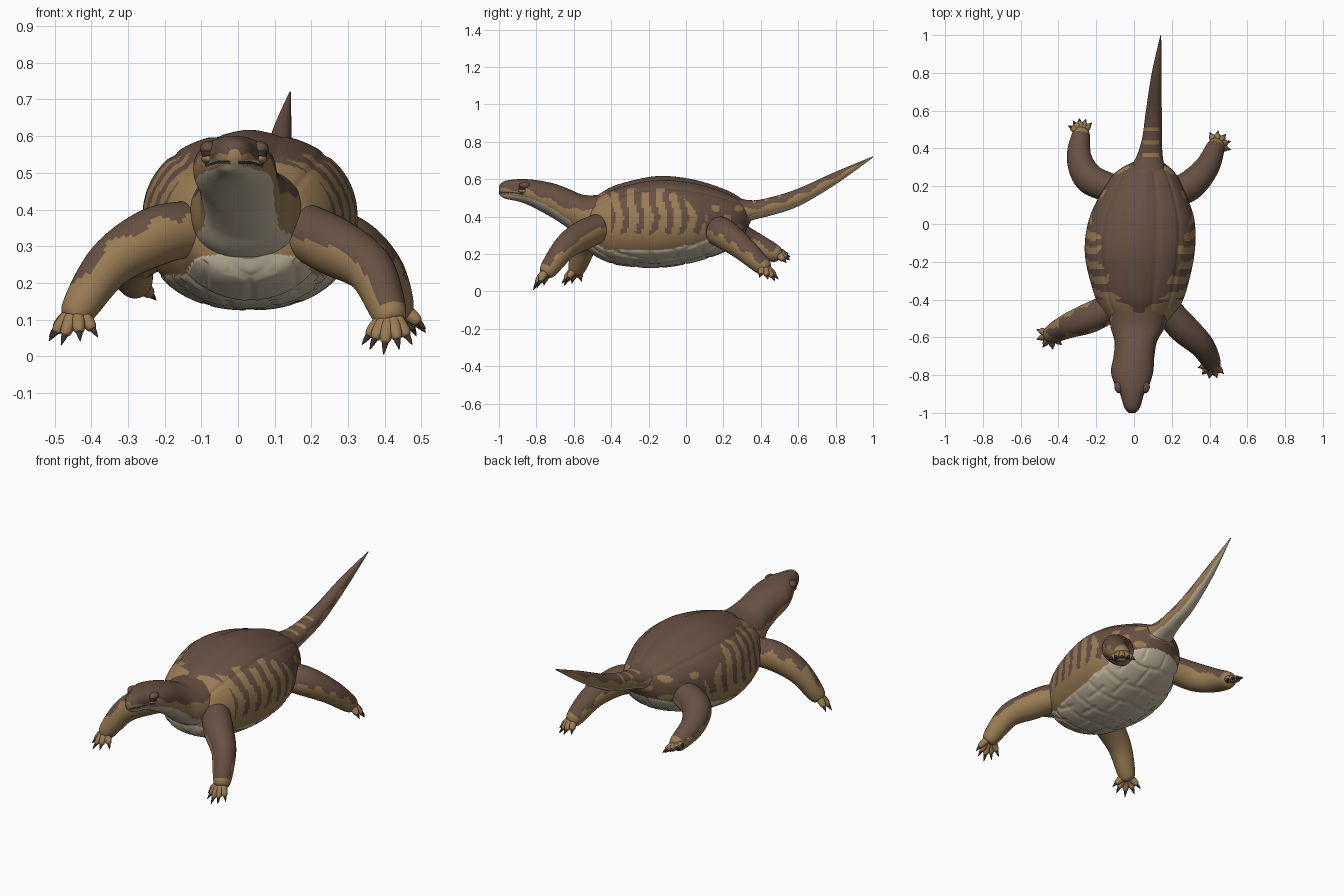
import bpy, bmesh, math
from mathutils import Vector

cube = bpy.data.objects.get("Cube")
if cube:
    bpy.data.objects.remove(cube, do_unlink=True)


def material(name, rgb):
    m = bpy.data.materials.new(name)
    m.use_nodes = True
    m.diffuse_color = (*rgb, 1)
    m.node_tree.nodes["Principled BSDF"].inputs["Base Color"].default_value = (*rgb, 1)
    return m


DARK, TAN, CREAM, CLAW = range(4)
MATERIALS = [
    material("dark brown", (.135, .08, .055)),
    material("tan", (.32, .2, .09)),
    material("cream", (.55, .48, .35)),
    material("claw brown", (.05, .03, .025)),
]


def spline(points, steps):
    """Smooth curve through tuples of any length."""
    out, last = [], len(points) - 1
    for i in range(last):
        before, start = points[max(i - 1, 0)], points[i]
        end, after = points[i + 1], points[min(i + 2, last)]
        for k in range(steps):
            t = k / steps
            out.append([q + t / 2 * (r - p + t * (2 * p - 5 * q + 4 * r - s
                        + t * (3 * (q - r) + s - p)))
                        for p, q, r, s in zip(before, start, end, after)])
    out.append(list(points[-1]))
    return out


def finish(name, bm, paint):
    """Turn a bmesh into a smooth object, colouring each face by a rule."""
    bmesh.ops.recalc_face_normals(bm, faces=bm.faces)
    for face in bm.faces:
        face.smooth = True
        face.material_index = paint(face.calc_center_median(), face.normal)
    mesh = bpy.data.meshes.new(name)
    bm.to_mesh(mesh)
    bm.free()
    for m in MATERIALS:
        mesh.materials.append(m)
    bpy.context.collection.objects.link(bpy.data.objects.new(name, mesh))


def skin(name, rings, paint):
    """Join a row of rings into a closed surface."""
    bm = bmesh.new()
    rows = [[bm.verts.new(p) for p in ring] for ring in rings]
    count = len(rows[0])
    for a, b in zip(rows, rows[1:]):
        for i in range(count):
            j = (i + 1) % count
            bm.faces.new((a[i], a[j], b[j], b[i]))
    bm.faces.new(rows[0])
    bm.faces.new(rows[-1])
    finish(name, bm, paint)


def loft(name, stations, sides, paint, shape):
    """Rounded sections along y; station = y, centre x, half width, top, bottom."""
    rings = []
    for y, centre, width, top, bottom in spline(stations, 16):
        middle, height, ring = (top + bottom) / 2, (top - bottom) / 2, []
        for i in range(sides):
            a = math.tau * i / sides
            c, s = math.cos(a), math.sin(a)
            off = Vector((math.copysign(abs(c) ** .9, c) * width, 0,
                          math.copysign(abs(s) ** .9, s) * height))
            p = Vector((centre, y, middle)) + off
            ring.append(p + off.normalized() * shape(p, a))
        rings.append(ring)
    skin(name, rings, paint)


def tube(name, points, radii, sides, paint):
    """Round limb through points, with a radius at each."""
    path = spline([(*p, r) for p, r in zip(points, radii)], 10)
    centres = [Vector(p[:3]) for p in path]
    steep = abs((centres[-1] - centres[0]).normalized().z) > .8
    ref = Vector((0, steep, not steep))
    rings = []
    for i, c in enumerate(centres):
        along = centres[min(i + 1, len(path) - 1)] - centres[max(i - 1, 0)]
        side = along.cross(ref).normalized()
        up = side.cross(along).normalized()
        rings.append([c + path[i][3] * (side * math.cos(a) + up * math.sin(a))
                      for a in (math.tau * k / sides for k in range(sides))])
    skin(name, rings, paint)


def ball(name, centre, size, colour):
    bm = bmesh.new()
    bmesh.ops.create_uvsphere(bm, u_segments=20, v_segments=12, radius=1)
    for v in bm.verts:
        v.co = Vector(centre) + Vector(size) * v.co
    finish(name, bm, lambda c, n: colour)


def groove(value, spacing):
    distance = abs((value / spacing + .5) % 1 - .5) * spacing
    return max(0, 1 - distance / .012)


# Shell with plated belly and striped flanks
def belly_edge(y):
    return .22 + .25 * max(0, y + .1) + .5 * max(0, -.42 - y)


def shell_shape(p, a):
    if p.z < belly_edge(p.y):
        x = p.x - .035
        stagger = .06 * (math.floor(p.y / .13) % 2)
        return .005 - .007 * max(groove(p.y + abs(x) / 4, .13), groove(x + stagger, .12))
    off = abs(a - math.pi / 2)
    lines = max(math.exp(-((off - g) / .05) ** 2) for g in (.27, .75))
    return .008 * math.exp(-(off / .13) ** 2) - .005 * lines


def shell_paint(c, n):
    y, z = c.y, c.z
    wave = .012 * math.sin(40 * y + 3 * c.x)
    if z < belly_edge(y):
        return CREAM
    if z < .31 + wave:
        return TAN
    if y > .1:
        spotted = math.sin(50 * y) * math.sin(60 * z) > .45 and z < .47
    elif y < -.4:
        spotted = z < .505 + 2 * wave
    else:
        stripe = math.cos(80 * (y + .21 + .012 * math.sin(28 * z)))
        spotted = stripe > -.15 and z < .54 + wave - max(0, y + .06)
    return TAN if spotted else DARK


loft("shell", [
    (-.54, .03, .06, .4, .27), (-.52, .03, .15, .46, .22), (-.46, .03, .2, .515, .18),
    (-.36, .03, .245, .565, .145), (-.16, .03, .29, .608, .13), (.02, .04, .28, .594, .155),
    (.18, .05, .215, .548, .205), (.28, .06, .15, .5, .265), (.35, .08, .04, .44, .38),
], 180, shell_paint, shell_shape)


# Neck and head, with a mouth line pressed into the snout
def mouth(p):
    line = .528 - .12 * max(0, p.y + .93)
    return max(0, 1 - abs(p.z - line) / .007) if p.y < -.87 else 0


def head_paint(c, n):
    if mouth(c) > .35:
        return CLAW
    line = min(.44 + .45 * max(0, -.62 - c.y), .545)
    if c.z > line + .008 * math.sin(50 * c.y):
        return DARK
    return CREAM if n.z < -.45 else TAN


loft("neck_and_head", [
    (-.4, .03, .17, .52, .24), (-.54, .02, .145, .515, .27), (-.62, .01, .113, .545, .33),
    (-.7, 0, .108, .575, .385), (-.78, -.01, .112, .592, .43), (-.85, -.01, .092, .6, .465),
    (-.9, -.01, .064, .6, .482), (-.97, -.01, .042, .59, .497), (-1, -.01, .018, .565, .52),
], 96, head_paint, lambda p, a: -.006 * mouth(p))

for side, word in ((-1, "right"), (1, "left")):
    x = -.01 + side * .07
    ball("eye_" + word, (x, -.872, .552), (.02, .022, .02), CLAW)
    ball("brow_" + word, (x, -.862, .566), (.024, .032, .02), DARK)
    ball("lower_lid_" + word, (x, -.868, .539), (.02, .028, .014), TAN)
    ball("nostril_" + word, (-.01 + side * .016, -.988, .566), [.005] * 3, CLAW)


# Tail with a dark top, a few pale bands and a pale underside
def tail_paint(c, n):
    if n.z < -.55:
        return CREAM
    band = .34 < c.y < .53 and math.cos(95 * (c.y - .5)) > .55 and abs(c.x - .09) < .045
    return DARK if n.z > .15 + .15 * math.sin(45 * c.y) and not band else TAN


loft("tail", [
    (.2, .06, .13, .52, .3), (.34, .08, .075, .488, .375), (.45, .095, .053, .503, .405),
    (.6, .105, .042, .55, .455), (.8, .12, .026, .64, .572), (1, .142, .002, .722, .716),
], 64, tail_paint, lambda p, a: 0)


# Leg with five clawed toes fanned around a heading
def leg(name, path, heading, spread, drop, tilt, reach):
    palm = Vector(path[-1])
    sole = palm + (palm - Vector(path[-2])).normalized() * .03

    def leg_paint(c, n):
        edge = reach + .15 * math.sin(60 * c.y + 40 * c.x)
        return DARK if n.z > edge and (c - palm).length > .05 else TAN

    tube(name + "_leg", path + [sole], (.075, .08, .066, .046, .015), 40, leg_paint)
    for i in range(-2, 3):
        a = math.radians(heading + i * spread)
        reach_out = Vector((math.cos(a), math.sin(a), 0)) * .08
        fall = Vector((0, 0, tilt * i - drop * (1 - abs(i) / 8)))

        def along(*steps):
            return [palm + reach_out * t + fall * t ** 1.4 for t in steps]

        tube(f"{name}_toe_{i + 3}", along(.1, .45, .7, .8), (.024, .02, .015, .005), 14,
             lambda c, n: TAN)
        tube(f"{name}_claw_{i + 3}", along(.66, .85, 1), (.011, .007, .001), 10,
             lambda c, n: CLAW)


leg("front_left", [(.16, -.44, .35), (.26, -.55, .3), (.36, -.645, .235), (.415, -.74, .11)],
    257, 31, .105, 0, .15)
leg("front_right", [(-.12, -.44, .35), (-.23, -.495, .325), (-.35, -.54, .25), (-.44, -.585, .12)],
    238, 39, .09, 0, .5)
leg("rear_left", [(.17, .155, .33), (.29, .2, .31), (.385, .3, .235), (.435, .415, .13)],
    50, 33, .075, 0, .1)
leg("rear_right", [(-.12, .19, .34), (-.235, .24, .31), (-.29, .35, .26), (-.28, .48, .2)],
    97, 26, .015, .018, .15)
